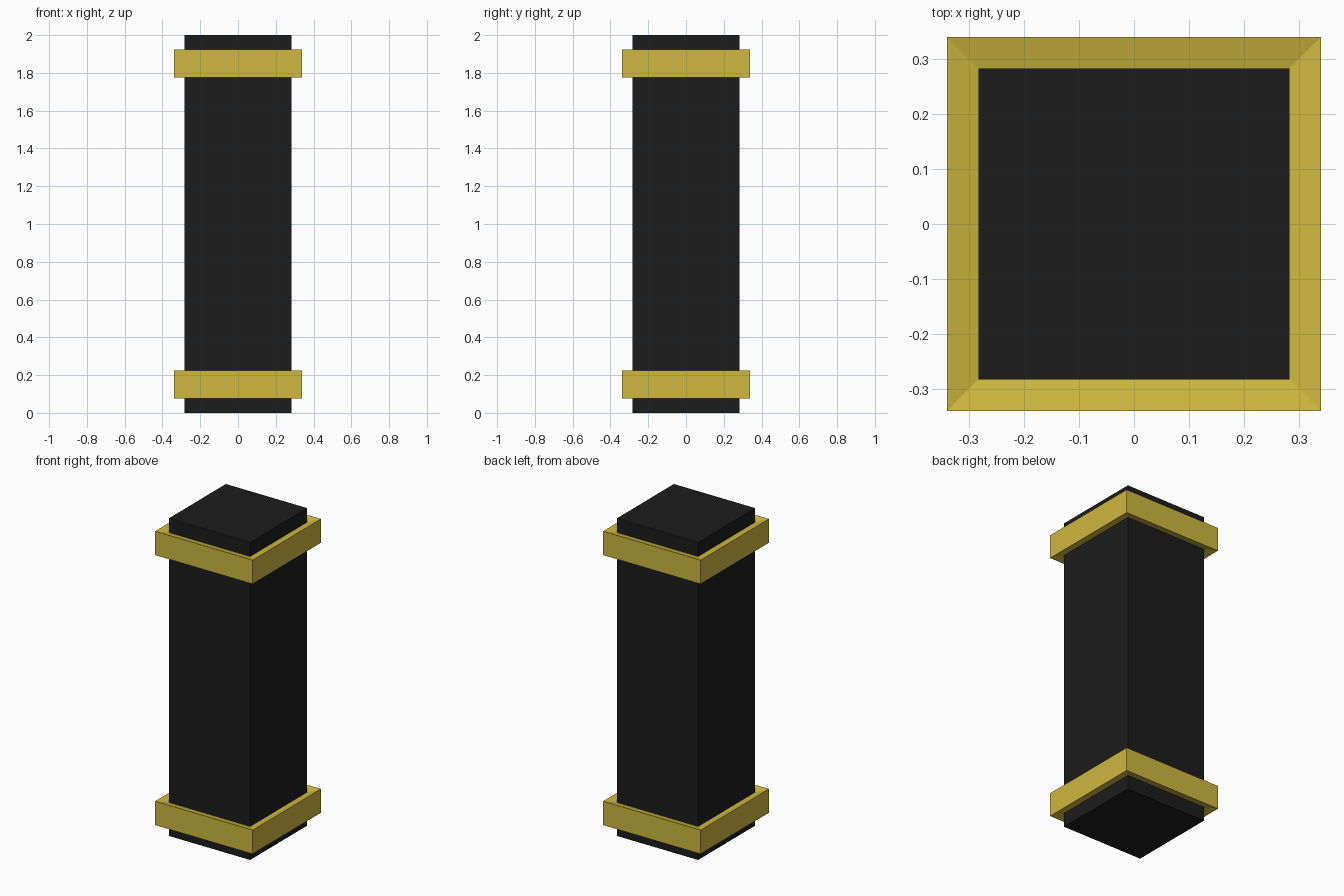
import bpy
import bmesh

if "Cube" in bpy.data.objects:
    bpy.data.objects.remove(bpy.data.objects["Cube"])

BODY = 0.283      # half width of the pillar
BAND = 0.34       # half width of the bands
HEIGHT = 2.0


def material(name, color):
    mat = bpy.data.materials.new(name)
    mat.diffuse_color = (*color, 1.0)
    mat.use_nodes = True
    mat.node_tree.nodes["Principled BSDF"].inputs["Base Color"].default_value = mat.diffuse_color
    return mat


def square_loft(name, profile, mat, closed):
    """Sweep (half width, z) profile points around a square; cap the ends or close the loop."""
    bm = bmesh.new()
    rings = [[bm.verts.new((sx * w, sy * w, z))
              for sx, sy in ((-1, -1), (1, -1), (1, 1), (-1, 1))]
             for w, z in profile]
    pairs = list(zip(rings, rings[1:]))
    if closed:
        pairs.append((rings[-1], rings[0]))
    else:
        bm.faces.new(rings[0])
        bm.faces.new(rings[-1])
    for a, b in pairs:
        for i in range(4):
            j = (i + 1) % 4
            bm.faces.new((a[i], a[j], b[j], b[i]))
    bmesh.ops.recalc_face_normals(bm, faces=bm.faces)
    mesh = bpy.data.meshes.new(name)
    bm.to_mesh(mesh)
    bm.free()
    mesh.materials.append(mat)
    obj = bpy.data.objects.new(name, mesh)
    bpy.context.collection.objects.link(obj)
    return obj


black = material("black", (0.012, 0.012, 0.012))
gold = material("gold", (0.62, 0.48, 0.05))

# Square pillar
square_loft("pillar", [(BODY, 0), (BODY, HEIGHT)], black, closed=False)

# Two bands, slightly thinner where they meet the pillar
for name, z in (("lower_band", 0.15), ("upper_band", HEIGHT - 0.15)):
    section = [(BODY, z - 0.061), (BAND, z - 0.075), (BAND, z + 0.075), (BODY, z + 0.061)]
    square_loft(name, section, gold, closed=True)
